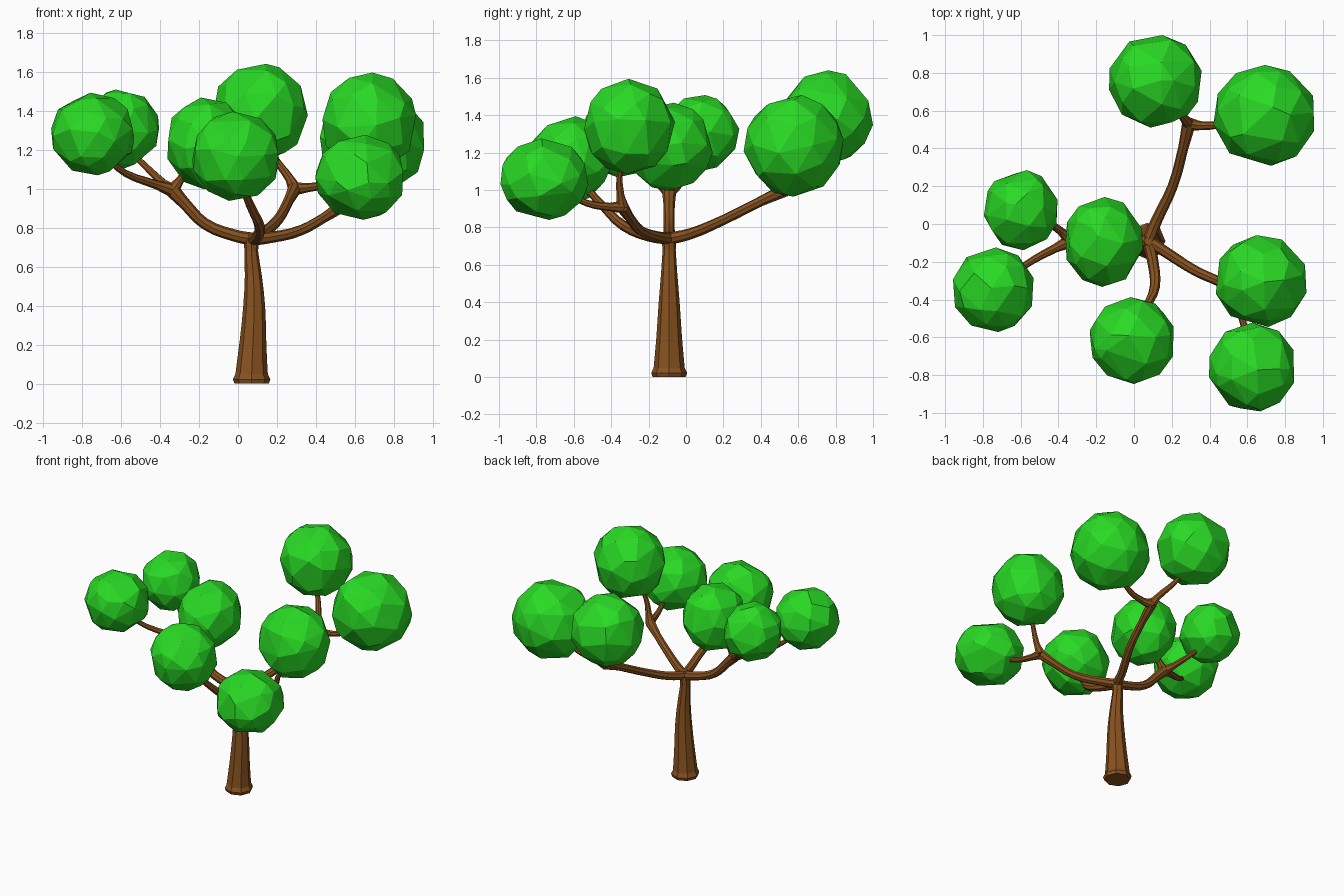
import bpy, bmesh, random
from mathutils import Vector

if "Cube" in bpy.data.objects:
    bpy.data.objects.remove(bpy.data.objects["Cube"])

random.seed(4)


def material(name, color):
    m = bpy.data.materials.new(name)
    m.diffuse_color = (*color, 1)
    m.use_nodes = True
    m.node_tree.nodes["Principled BSDF"].inputs["Base Color"].default_value = m.diffuse_color
    return m


BARK = material("bark", (0.25, 0.085, 0.014))
LEAF = material("leaf", (0.022, 0.7, 0.018))


def add_object(name, mesh, mat):
    for p in mesh.polygons:
        p.use_smooth = False
    mesh.materials.clear()
    mesh.materials.append(mat)
    ob = bpy.data.objects.new(name, mesh)
    bpy.context.collection.objects.link(ob)
    return ob


def limb(name, pts, steps=3):
    """Eight-sided tapering tube through (x, y, z, radius) points."""
    cu = bpy.data.curves.new(name + "_path", 'CURVE')
    cu.dimensions = '3D'
    cu.bevel_depth = 1.0
    cu.bevel_resolution = 2
    cu.use_fill_caps = True
    cu.resolution_u = steps
    sp = cu.splines.new('BEZIER')
    sp.bezier_points.add(len(pts) - 1)
    for bp, (x, y, z, r) in zip(sp.bezier_points, pts):
        bp.co = (x, y, z)
        bp.radius = r
        bp.handle_left_type = bp.handle_right_type = 'AUTO'
    tmp = bpy.data.objects.new(name + "_tmp", cu)
    bpy.context.collection.objects.link(tmp)
    bpy.context.view_layer.update()
    dg = bpy.context.evaluated_depsgraph_get()
    mesh = bpy.data.meshes.new_from_object(tmp.evaluated_get(dg))
    bpy.data.objects.remove(tmp)
    return add_object(name, mesh, BARK)


def leaf_ball(name, center, radii):
    """Irregular faceted ball: hull of a jittered icosphere, fitted to its radii."""
    src = bmesh.new()
    bmesh.ops.create_icosphere(src, subdivisions=2, radius=1)
    pts = []
    for v in src.verts:
        j = Vector([random.uniform(-0.16, 0.16) for _ in range(3)])
        pts.append((v.co + j).normalized())
    src.free()
    lo = [min(p[i] for p in pts) for i in range(3)]
    hi = [max(p[i] for p in pts) for i in range(3)]
    bm = bmesh.new()
    for p in pts:
        bm.verts.new([center[i] + radii[i] * (2 * (p[i] - lo[i]) / (hi[i] - lo[i]) - 1)
                      for i in range(3)])
    bmesh.ops.convex_hull(bm, input=bm.verts[:])
    bmesh.ops.dissolve_limit(bm, angle_limit=0.14, verts=bm.verts[:], edges=bm.edges[:])
    bmesh.ops.recalc_face_normals(bm, faces=bm.faces[:])
    mesh = bpy.data.meshes.new(name)
    bm.to_mesh(mesh)
    bm.free()
    return add_object(name, mesh, LEAF)


# Trunk, flared at the foot
limb("trunk", [(.07, -.09, .0, .088), (.07, -.09, .022, .096), (.07, -.09, .05, .083),
               (.077, -.09, .22, .068), (.083, -.09, .4, .056), (.078, -.09, .56, .043),
               (.068, -.09, .68, .035), (.07, -.09, .73, .039), (.075, -.09, .775, .022)], 2)

# Main branches from the top of the trunk
limb("back_branch", [(.075, -.09, .74, .033), (.12, .02, .765, .03), (.205, .2, .84, .027),
                     (.26, .4, .94, .027), (.29, .53, 1.0, .036)])
limb("left_branch", [(.075, -.09, .74, .033), (-.02, -.09, .76, .031), (-.17, -.09, .82, .029),
                     (-.27, -.09, .92, .03), (-.335, -.09, .99, .038)])
limb("right_branch", [(.075, -.09, .74, .033), (.17, -.15, .75, .029), (.32, -.245, .785, .027),
                      (.44, -.3, .85, .026), (.53, -.34, .91, .034)])
limb("front_branch", [(.075, -.09, .74, .033), (.1, -.2, .755, .03), (.11, -.335, .81, .027),
                      (.065, -.44, .91, .023), (.02, -.54, 1.02, .018)])

# Twigs leading into the foliage
TWIGS = {
    "back_twig_up": [(.29, .53, 1.0, .034), (.265, .56, 1.05, .023), (.2, .65, 1.14, .018), (.15, .7, 1.23, .014)],
    "back_twig_side": [(.29, .53, 1.0, .034), (.36, .52, 1.005, .023), (.48, .53, 1.03, .018), (.6, .56, 1.1, .014)],
    "left_twig_front": [(-.335, -.09, .99, .036), (-.42, -.13, 1.02, .023), (-.58, -.22, 1.08, .018), (-.68, -.3, 1.16, .014)],
    "left_twig_back": [(-.335, -.09, .99, .036), (-.385, -.04, 1.03, .022), (-.48, .02, 1.12, .017), (-.56, .06, 1.2, .014)],
    "left_twig_inner": [(-.335, -.09, .99, .036), (-.3, -.09, 1.04, .022), (-.25, -.09, 1.1, .018), (-.18, -.095, 1.18, .014)],
    "right_twig_up": [(.53, -.34, .91, .034), (.55, -.35, .97, .022), (.575, -.355, 1.07, .017), (.62, -.33, 1.18, .014)],
    "right_twig_front": [(.53, -.34, .91, .034), (.55, -.41, .91, .022), (.58, -.53, .93, .018), (.61, -.65, .99, .014)],
}
for name, pts in TWIGS.items():
    limb(name, pts)

# Foliage balls: centre and radii
FOLIAGE = [
    ((.113, .755, 1.39), (.245, .245, .25)),
    ((.687, .575, 1.237), (.267, .267, .272)),
    ((-.6, .073, 1.305), (.195, .212, .203)),
    ((-.745, -.348, 1.28), (.213, .224, .212)),
    ((-.157, -.095, 1.232), (.205, .238, .235)),
    ((-.012, -.617, 1.166), (.222, .23, .229)),
    ((.673, -.302, 1.34), (.24, .243, .255)),
    ((.622, -.757, 1.058), (.225, .235, .218)),
]
for i, (c, r) in enumerate(FOLIAGE, 1):
    leaf_ball(f"foliage_{i}", c, r)
